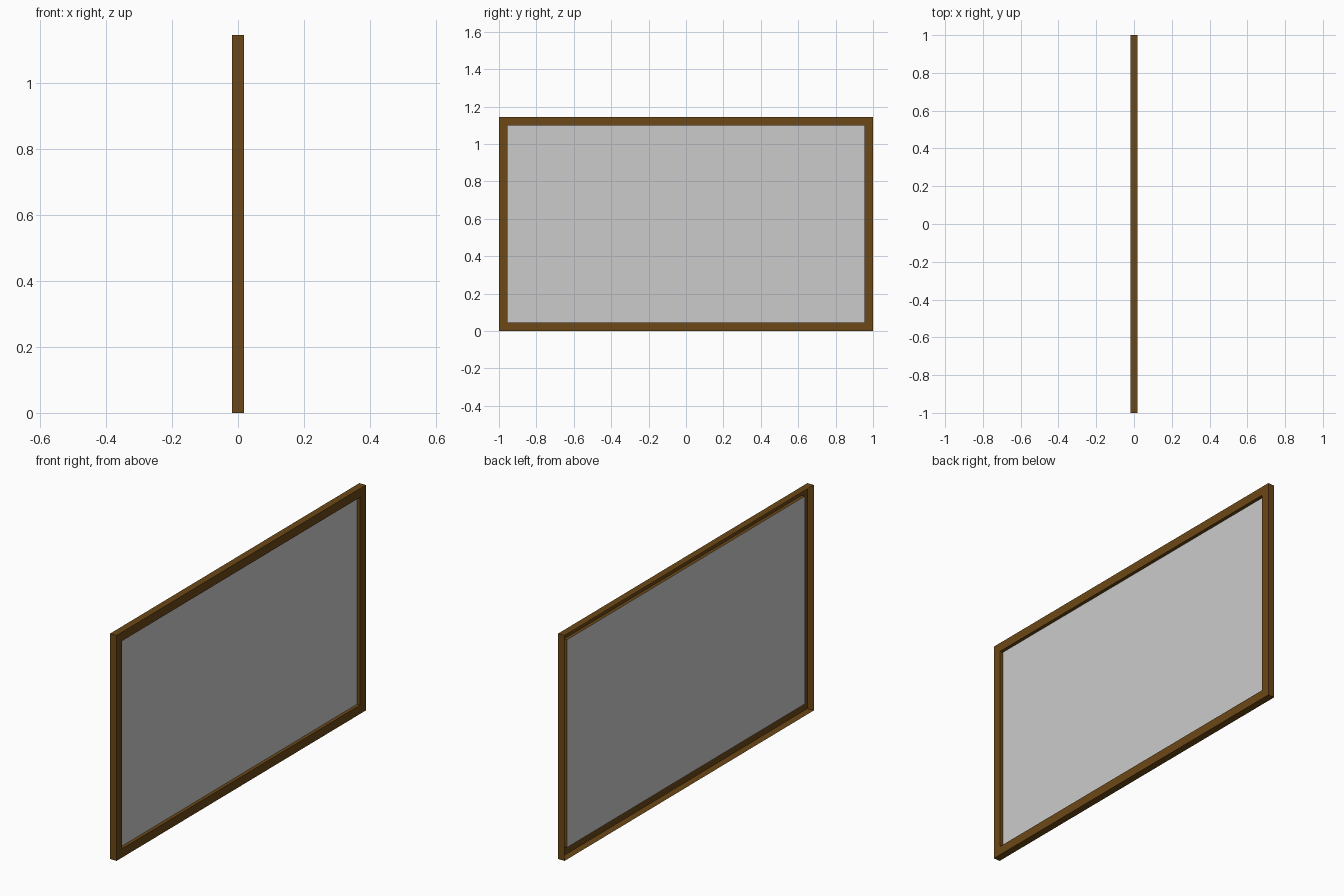
import bpy
import bmesh

if "Cube" in bpy.data.objects:
    bpy.data.objects.remove(bpy.data.objects["Cube"])

W, H, T, B = 1.0, 1.145, 0.018, 0.045   # half width, height, half depth, border width
PANEL_X = 0.001


def ring(bm, x, inset):
    """Rectangle of vertices in the YZ plane."""
    y, lo, hi = W - inset, inset, H - inset
    return [bm.verts.new((x, a, b)) for a, b in ((-y, lo), (y, lo), (y, hi), (-y, hi))]


def finish(bm, name):
    me = bpy.data.meshes.new(name)
    bm.to_mesh(me)
    bm.free()
    ob = bpy.data.objects.new(name, me)
    bpy.context.collection.objects.link(ob)
    return ob


# Frame: thin shell open at the back (outer wall, front border, inner wall)
bm = bmesh.new()
rings = [ring(bm, x, i) for x, i in ((-T, 0), (T, 0), (T, B), (PANEL_X, B))]
for a, b in zip(rings, rings[1:]):
    for k in range(4):
        n = (k + 1) % 4
        bm.faces.new((a[k], a[n], b[n], b[k]))
frame = finish(bm, "frame")
wood = bpy.data.materials.new("brown_wood")
wood.diffuse_color = (0.15, 0.065, 0.008, 1)
wood.use_nodes = True
wood.node_tree.nodes["Principled BSDF"].inputs["Base Color"].default_value = wood.diffuse_color
frame.data.materials.append(wood)

# Panel: flat sheet recessed in the frame
bm = bmesh.new()
bm.faces.new(ring(bm, PANEL_X, B))
finish(bm, "panel")
